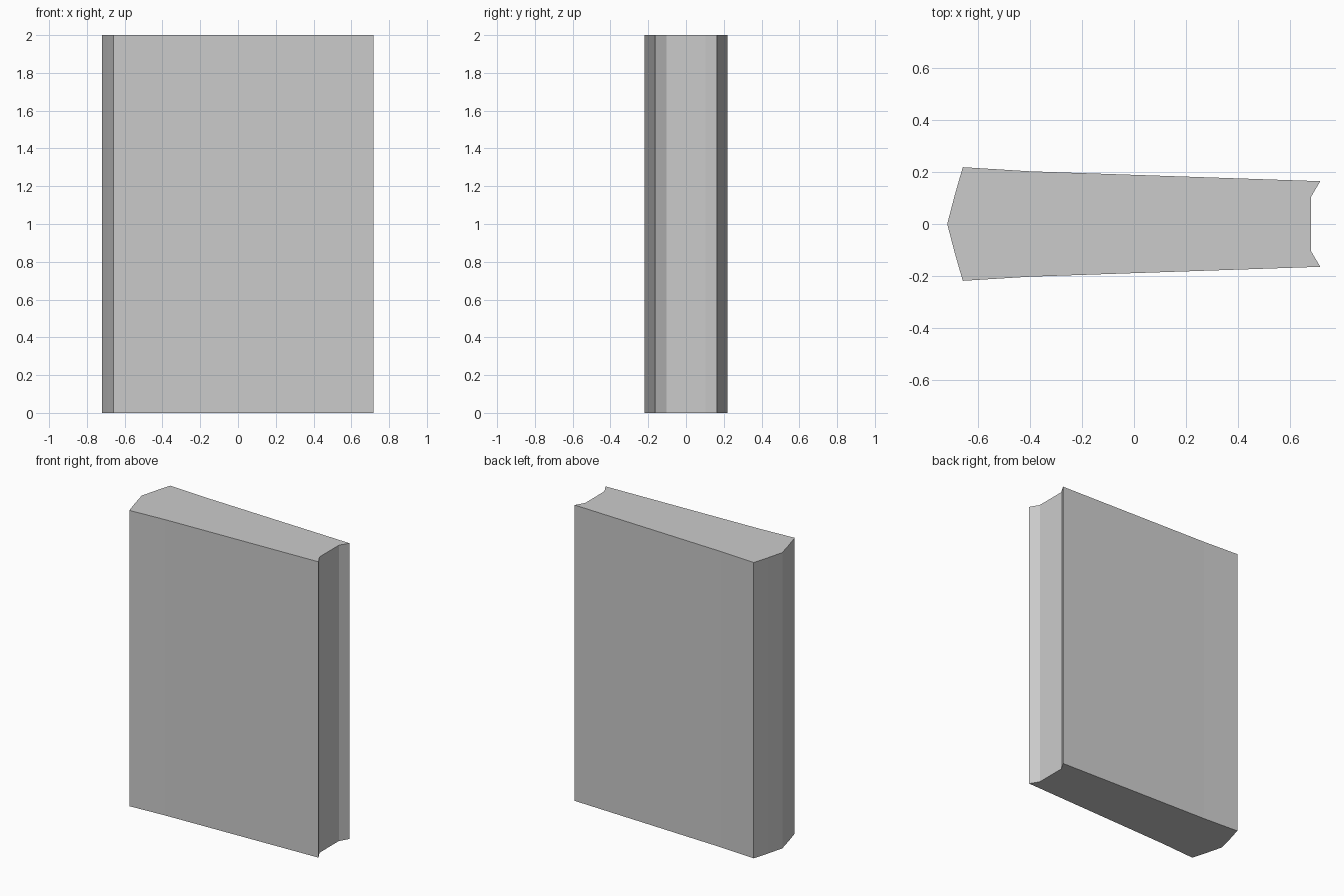
import bpy, bmesh

if "Cube" in bpy.data.objects:
    bpy.data.objects.remove(bpy.data.objects["Cube"])

HEIGHT = 2.0

# Upper half of the plan outline, from the pointed end to the notched end
tip = (-0.72, 0.0)
half = [(-0.69, 0.115), (-0.66, 0.219), (-0.40, 0.203), (0.718, 0.165), (0.682, 0.104)]
outline = [tip] + half + [(x, -y) for x, y in reversed(half)]


def extrude_outline(name, points, height):
    bm = bmesh.new()
    base = bm.faces.new([bm.verts.new((x, y, 0)) for x, y in points])
    top = bmesh.ops.extrude_face_region(bm, geom=[base], use_keep_orig=True)
    verts = [g for g in top["geom"] if isinstance(g, bmesh.types.BMVert)]
    bmesh.ops.translate(bm, verts=verts, vec=(0, 0, height))
    bmesh.ops.recalc_face_normals(bm, faces=bm.faces)
    mesh = bpy.data.meshes.new(name)
    bm.to_mesh(mesh)
    bm.free()
    obj = bpy.data.objects.new(name, mesh)
    bpy.context.collection.objects.link(obj)
    return obj


# Tapered wall slab with a convex wedge on one end and a recess on the other
extrude_outline("wall_slab", outline, HEIGHT)
